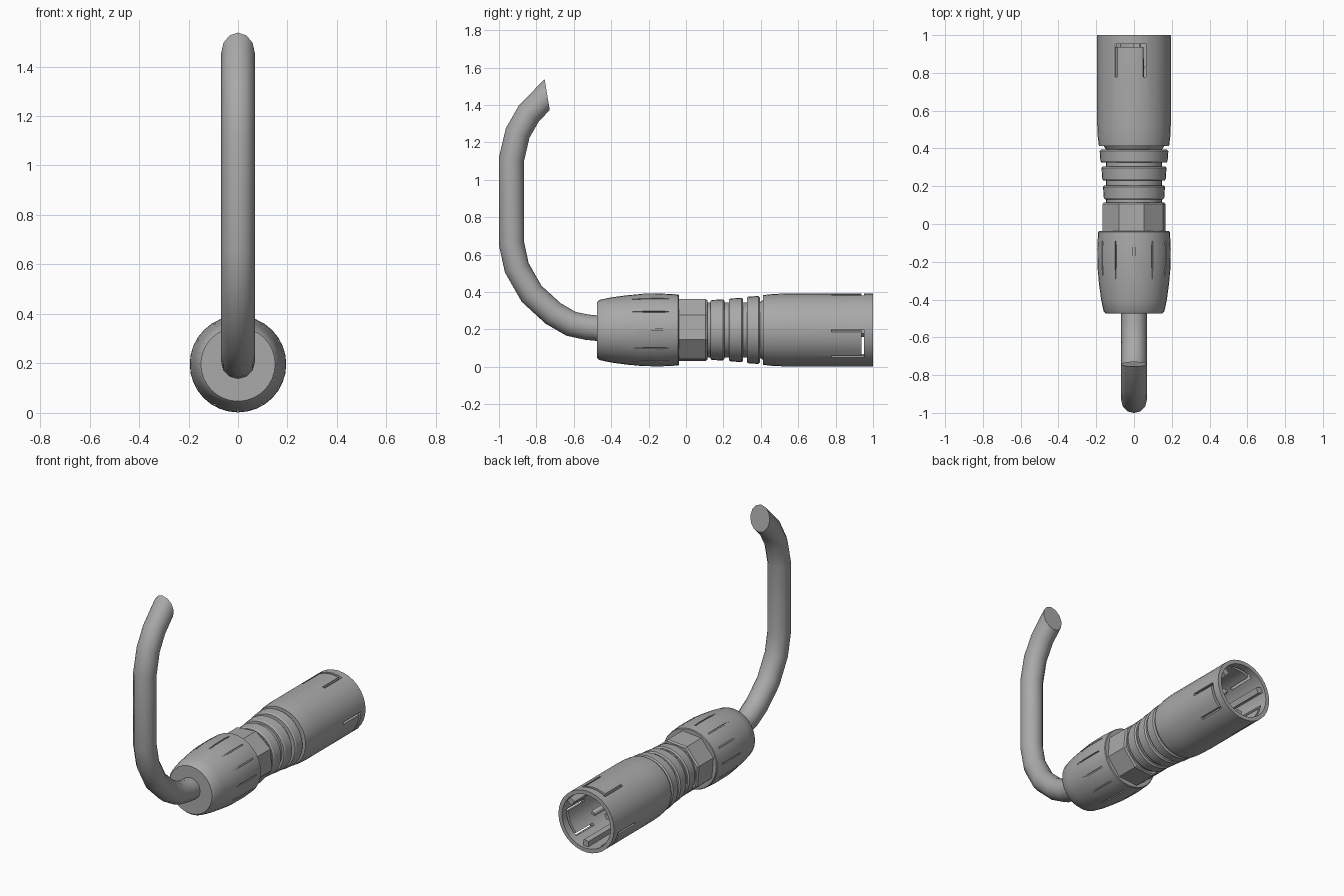
import bpy, bmesh
from math import pi, sin, cos, radians
from mathutils import Matrix, Vector

cube = bpy.data.objects.get("Cube")
if cube:
    bpy.data.objects.remove(cube)

AXIS_Z = 0.197

grey = bpy.data.materials.new("plain grey")
grey.use_nodes = True
colour = (0.4, 0.4, 0.4, 1)
grey.diffuse_color = colour
grey.node_tree.nodes["Principled BSDF"].inputs["Base Color"].default_value = colour


def finish(name, bm, angle=30):
    bmesh.ops.remove_doubles(bm, verts=bm.verts, dist=1e-5)
    bmesh.ops.recalc_face_normals(bm, faces=bm.faces)
    mesh = bpy.data.meshes.new(name)
    bm.to_mesh(mesh)
    bm.free()
    mesh.materials.append(grey)
    obj = bpy.data.objects.new(name, mesh)
    bpy.context.collection.objects.link(obj)
    smooth(obj, angle)
    return obj


def activate(obj):
    bpy.ops.object.select_all(action='DESELECT')
    obj.select_set(True)
    bpy.context.view_layer.objects.active = obj


def smooth(obj, angle=30):
    activate(obj)
    bpy.ops.object.shade_smooth_by_angle(angle=radians(angle))


def lathe(name, profile, sides=32, turn=0.0, x=0.0, z=AXIS_Z):
    """Turn a (y, radius) profile about an axis along y."""
    bm = bmesh.new()
    rings = []
    for y, r in profile:
        rings.append([bm.verts.new((x + r * cos(turn + 2 * pi * i / sides), y,
                                    z + r * sin(turn + 2 * pi * i / sides)))
                      for i in range(sides)])
    for a, b in zip(rings, rings[1:]):
        for i in range(sides):
            j = (i + 1) % sides
            bm.faces.new((a[i], a[j], b[j], b[i]))
    return finish(name, bm)


def add_box(bm, angle, radius, y, size, shift=0.0):
    """Box of size (across, along y, radial) placed round the main axis."""
    m = (Matrix.Translation((0, 0, AXIS_Z)) @ Matrix.Rotation(pi / 2 - radians(angle), 4, 'Y')
         @ Matrix.Translation((shift, y, radius)) @ Matrix.Diagonal((*size, 1)))
    bmesh.ops.create_cube(bm, size=1, matrix=m)


def carve(obj, cutter):
    cutter.hide_render = True
    mod = obj.modifiers.new("cut", 'BOOLEAN')
    mod.operation = 'DIFFERENCE'
    mod.solver = 'EXACT'
    mod.object = cutter
    activate(obj)
    bpy.ops.object.modifier_apply(modifier=mod.name)
    bpy.data.objects.remove(cutter)
    smooth(obj)


# Hollow connector body with ribbed grip
profile = [(0.0, 0), (0.0, 0.148)]
for start, end, r in ((0.13, 0.205, 0.16), (0.23, 0.305, 0.168), (0.325, 0.395, 0.178)):
    profile += [(start, 0.148), (start, r - 0.006), (start + 0.008, r),
                (end - 0.008, r + 0.004), (end, r - 0.004), (end, 0.148)]
profile += [(0.412, 0.16), (0.412, 0.186), (0.46, 0.192), (0.53, 0.195), (1.0, 0.195),
            (1.0, 0.17), (0.62, 0.165), (0.62, 0)]
body = lathe("connector_body", profile)

# U-shaped slots leaving three latch tongues
LATCHES = (96, 216, 336)
bm = bmesh.new()
for a in LATCHES:
    for side in (-1, 1):
        add_box(bm, a, 0.185, 0.862, (0.014, 0.17, 0.12), side * 0.075)
cutter = finish("latch_side_cutter", bm)
carve(body, cutter)
bm = bmesh.new()
for a in LATCHES:
    add_box(bm, a, 0.185, 0.945, (0.164, 0.016, 0.12))
carve(body, finish("latch_end_cutter", bm))

# Keying ribs inside the socket
bm = bmesh.new()
for a in LATCHES:
    add_box(bm, a + 60, 0.152, 0.8, (0.035, 0.36, 0.04))
finish("socket_ribs", bm)

# Contact pins
for i, a in enumerate(LATCHES):
    t = radians(a)
    lathe("contact_pin_%d" % (i + 1),
          [(0.6, 0), (0.6, 0.018), (0.82, 0.018), (0.835, 0.01), (0.835, 0)],
          12, x=0.075 * cos(t), z=AXIS_Z + 0.075 * sin(t))

# Flat-sided neck
lathe("neck", [(-0.06, 0), (-0.06, 0.174), (0.105, 0.174), (0.115, 0.166), (0.115, 0)],
      8, turn=radians(22.5 + 5))

# Clamping nut with shallow grip grooves
nut = lathe("clamp_nut", [(-0.475, 0), (-0.475, 0.15), (-0.462, 0.161), (-0.4, 0.174),
                          (-0.32, 0.185), (-0.23, 0.194), (-0.13, 0.195),
                          (-0.042, 0.19), (-0.038, 0.186), (-0.038, 0)])
bm = bmesh.new()
for i in range(12):
    add_box(bm, 30 * i, 0.206, -0.19, (0.008, 0.2, 0.04))
carve(nut, finish("groove_cutter", bm))

# Bent cable
path = [(-0.44, 0.203), (-0.53, 0.212), (-0.615, 0.23), (-0.71, 0.285), (-0.825, 0.39),
        (-0.905, 0.53), (-0.933, 0.66), (-0.933, 0.88), (-0.933, 1.11), (-0.9, 1.25),
        (-0.84, 1.355), (-0.742, 1.455), (-0.62, 1.575)]
curve = bpy.data.curves.new("cable_path", 'CURVE')
curve.dimensions = '3D'
curve.bevel_depth = 0.068
curve.bevel_resolution = 4
spline = curve.splines.new('POLY')
spline.points.add(len(path) - 1)
for p, (y, z) in zip(spline.points, path):
    p.co = (0, y, z, 1)
helper = bpy.data.objects.new("cable_path", curve)
bpy.context.collection.objects.link(helper)
bpy.context.view_layer.update()
bm = bmesh.new()
bm.from_mesh(helper.to_mesh())
helper.to_mesh_clear()
bpy.data.objects.remove(helper)

# Slanted cable end
faces = [f for f in bm.faces if f.calc_center_median().z > 1.15]
geom = set(faces)
for f in faces:
    geom.update(f.edges)
    geom.update(f.verts)
cut = bmesh.ops.bisect_plane(bm, geom=list(geom), plane_co=Vector((0, -0.742, 1.455)),
                             plane_no=Vector((0, 0.986, 0.165)), clear_outer=True)
rim = [e for e in cut["geom_cut"] if isinstance(e, bmesh.types.BMEdge)]
bmesh.ops.holes_fill(bm, edges=rim, sides=0)
finish("cable", bm, 40)
